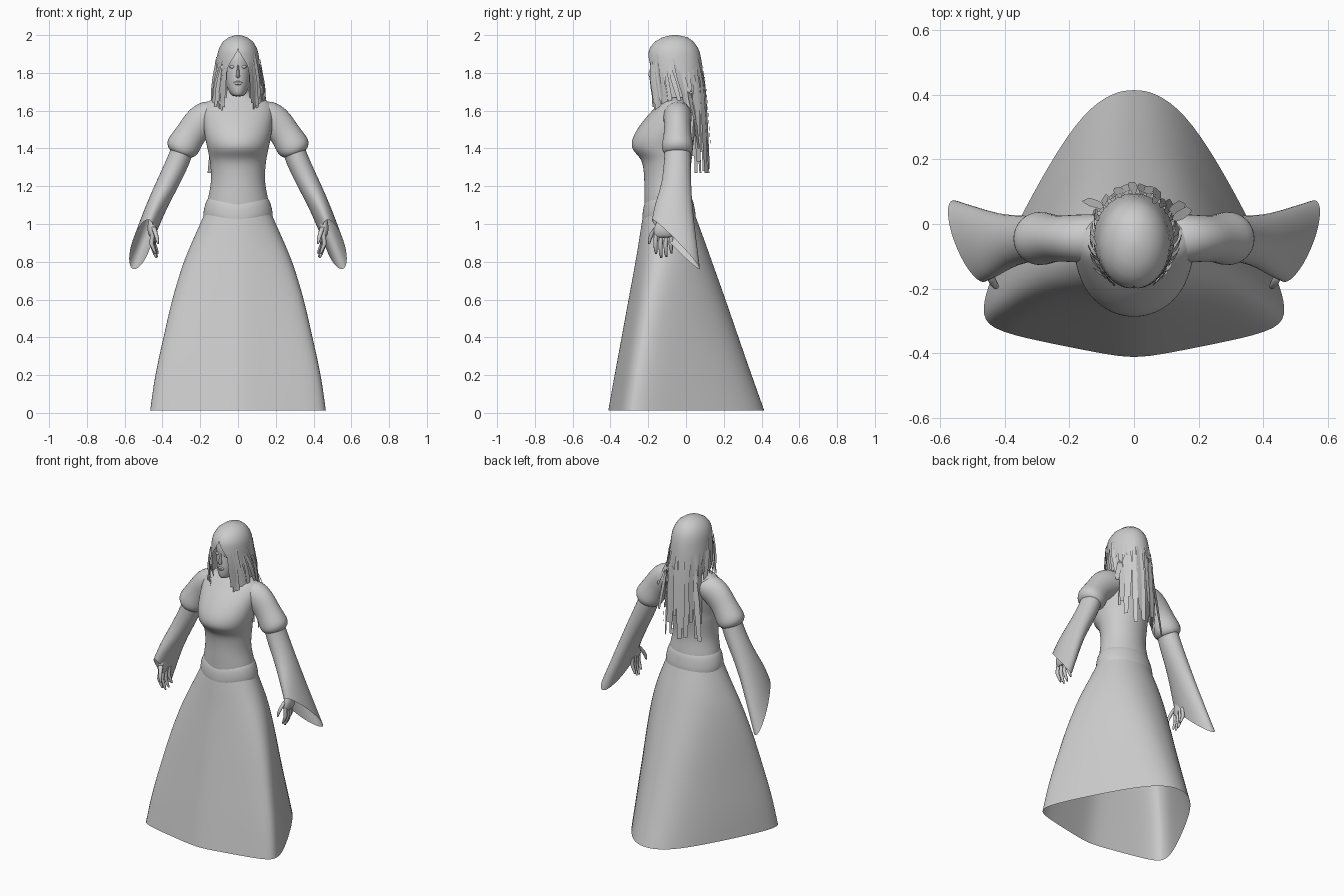
import bpy, math, random
from mathutils import Vector

if "Cube" in bpy.data.objects:
    bpy.data.objects.remove(bpy.data.objects["Cube"])
random.seed(4)

grey = bpy.data.materials.new("plain grey")
grey.diffuse_color = (0.6, 0.6, 0.6, 1)
grey.use_nodes = True
grey.node_tree.nodes["Principled BSDF"].inputs["Base Color"].default_value = grey.diffuse_color


def add(name, verts, faces, mirror=False, sub=0, angle=60):
    me = bpy.data.meshes.new(name)
    me.from_pydata([tuple(v) for v in verts], [], faces)
    me.materials.append(grey)
    ob = bpy.data.objects.new(name, me)
    bpy.context.collection.objects.link(ob)
    if mirror:
        m = ob.modifiers.new("mirror", 'MIRROR')
        m.merge_threshold = 0.0001
    if sub:
        s = ob.modifiers.new("smooth", 'SUBSURF')
        s.levels = s.render_levels = sub
    bpy.ops.object.select_all(action='DESELECT')
    ob.select_set(True)
    bpy.context.view_layer.objects.active = ob
    bpy.ops.object.shade_smooth_by_angle(angle=math.radians(angle))
    return ob


def loft(name, rings, cap_start=False, cap_end=False, closed=True, **kw):
    """Skin a list of equal-length rings of points."""
    n = len(rings[0])
    verts = [v for r in rings for v in r]
    faces = [[k*n + i, k*n + (i + 1) % n, (k+1)*n + (i + 1) % n, (k+1)*n + i]
             for k in range(len(rings) - 1) for i in range(n if closed else n - 1)]
    if cap_start:
        faces.append(list(range(n))[::-1])
    if cap_end:
        faces.append([(len(rings)-1)*n + i for i in range(n)])
    return add(name, verts, faces, **kw)


def flat_ring(z, hw, y0, y1, n=24, cx=0):
    """Level oval between y0 and y1."""
    cy, ry = (y0 + y1) / 2, (y1 - y0) / 2
    return [(cx + hw * math.cos(t), cy + ry * math.sin(t), z)
            for t in (2 * math.pi * i / n for i in range(n))]


def tilted_ring(c, a, b, n=16):
    c, a, b = Vector(c), Vector(a), Vector(b)
    return [c + a * math.cos(t) + b * math.sin(t)
            for t in (2 * math.pi * i / n for i in range(n))]


# Skirt: bell-shaped hem blending into an oval waist, open underneath
bell = [(0, -1), (.22, -.96), (.62, -.87), (.96, -.78), (1, -.64), (.95, -.42),
        (.76, .02), (.54, .48), (.33, .83), (.14, .98), (0, 1)]


def skirt_ring(z, hw, y0, y1, mix):
    half = []
    for i, (bx, by) in enumerate(bell):
        t = -math.pi / 2 + math.pi * i / (len(bell) - 1)
        half.append((bx * mix + math.cos(t) * (1 - mix), by * mix + math.sin(t) * (1 - mix)))
    wide = max(p[0] for p in half)
    pts = half + [(-x, y) for x, y in half[-2:0:-1]]
    return [(x * hw / wide, (y0 + y1) / 2 + y * (y1 - y0) / 2, z) for x, y in pts]


loft("skirt", [skirt_ring(*r) for r in (
    (.012, .472, -.417, .417, 1), (.2, .447, -.383, .35, .95), (.4, .40, -.345, .28, .85),
    (.6, .355, -.308, .212, .7), (.8, .292, -.27, .14, .45), (.92, .24, -.25, .098, .25),
    (1.02, .195, -.235, .06, .1), (1.09, .165, -.22, .035, 0))], sub=2)

# Bodice, shoulders and neck
loft("bodice", [flat_ring(*r) for r in (
    (1.05, .17, -.22, .04), (1.13, .163, -.222, .035), (1.19, .148, -.222, .025),
    (1.25, .142, -.222, .02),
    (1.33, .149, -.23, .03), (1.365, .156, -.258, .035), (1.40, .163, -.292, .038),
    (1.45, .175, -.288, .045), (1.50, .182, -.262, .05), (1.56, .188, -.218, .05),
    (1.61, .19, -.17, .045), (1.648, .172, -.135, .03), (1.668, .11, -.115, .015),
    (1.685, .055, -.105, .0), (1.78, .045, -.10, .0))], sub=2)

# Waist sash, dipping at the centre front
sash = []
for z, hw, y0, y1 in ((1.145, .15, -.215, .025), (1.13, .167, -.226, .038),
                      (1.085, .182, -.232, .047), (1.04, .188, -.234, .055), (1.015, .18, -.22, .05)):
    sash.append([(x, y, z - (.035 * max(0, 1 - abs(x) / .15) if y < -.1 else 0))
                 for x, y, z in flat_ring(z, hw, y0, y1)])
loft("sash", sash, sub=1)


# Sleeves: puffed upper part, then a forearm flaring to a slanted open cuff
def arm_ring(x, y, z, ra, rb, tilt, bx=0, bz=0):
    t = math.radians(tilt)
    return tilted_ring((x, y, z), (ra * math.cos(t), 0, ra * math.sin(t)), (bx, rb, bz))


loft("puff_sleeve", [arm_ring(*r) for r in (
    (.10, -.045, 1.58, .07, .075, 75), (.15, -.045, 1.575, .09, .078, 65),
    (.20, -.045, 1.54, .092, .074, 47), (.237, -.045, 1.495, .083, .072, 35),
    (.265, -.045, 1.455, .085, .078, 27), (.287, -.045, 1.42, .092, .085, 22),
    (.297, -.045, 1.395, .086, .084, 20),
    (.302, -.045, 1.375, .070, .073, 20), (.303, -.045, 1.37, .055, .06, 20))],
    mirror=True, sub=1)
loft("bell_sleeve", [arm_ring(*r) for r in (
    (.29, -.045, 1.41, .06, .068, 22), (.312, -.045, 1.34, .062, .072, 24),
    (.37, -.05, 1.22, .06, .078, 26), (.42, -.06, 1.12, .056, .095, 26, .005, -.02),
    (.462, -.06, 1.02, .054, .112, 27, .02, -.065),
    (.512, -.053, .892, .052, .13, 28, .047, -.132))], mirror=True, sub=1)

# Hands
loft("palm", [flat_ring(z, hw, y0, y1, 12, cx) for z, hw, y0, y1, cx in (
    (1.10, .02, -.12, -.06, .435), (1.03, .022, -.145, -.085, .45), (.99, .026, -.17, -.075, .456),
    (.95, .023, -.175, -.066, .456), (.925, .014, -.168, -.07, .452))],
    cap_start=True, cap_end=True, mirror=True, sub=1)


def finger(name, pts):
    loft(name, [flat_ring(z, r, y - r, y + r, 8, x) for x, y, z, r in pts],
         cap_start=True, cap_end=True, mirror=True)


for i in range(4):
    y, low = -.158 + .027 * i, (.84, .82, .825, .845)[i]
    x = .452 - .004 * i
    finger("finger", [(x, y, .95, .012), (x + .006, y - .004, (low + .95) / 2, .0115),
                      (x - .008, y - .002, low + .02, .009), (x - .016, y, low, .005)])
finger("thumb", [(.448, -.155, .985, .014), (.436, -.18, .95, .012),
                 (.428, -.192, .92, .010), (.424, -.195, .895, .005)])

# Head with simple facial features
loft("head", [flat_ring(*r) for r in (
    (1.675, .022, -.165, -.09), (1.685, .038, -.178, -.05), (1.715, .056, -.183, -.0),
    (1.75, .067, -.184, .03), (1.80, .075, -.182, .05), (1.835, .077, -.176, .055),
    (1.87, .077, -.184, .055), (1.92, .07, -.165, .04), (1.96, .045, -.12, .0))],
    cap_start=True, cap_end=True, sub=1)
loft("nose", [flat_ring(z, hw, y0, -.165, 8) for z, hw, y0 in (
    (1.772, .006, -.185), (1.78, .012, -.199), (1.79, .010, -.204),
    (1.815, .007, -.194), (1.845, .005, -.183))], cap_start=True, cap_end=True, sub=1)
loft("lips", [flat_ring(z, hw, y0, -.17, 12) for z, hw, y0 in (
    (1.736, .012, -.184), (1.742, .019, -.189), (1.747, .024, -.186),
    (1.752, .019, -.189), (1.757, .010, -.184))], cap_start=True, cap_end=True)
loft("eye", [flat_ring(z, hw, y0, -.165, 10, .031) for z, hw, y0 in (
    (1.824, .006, -.170), (1.829, .013, -.175), (1.835, .013, -.175), (1.840, .006, -.170))],
    cap_start=True, cap_end=True, mirror=True)

# Hair cap: dome with a pointed opening for the face
cap = ((2.0, .012, -.075, -.045), (1.988, .05, -.125, .01), (1.965, .08, -.165, .04),
       (1.935, .098, -.19, .062), (1.915, .105, -.197, .07), (1.90, .109, -.20, .075),
       (1.87, .113, -.202, .081), (1.84, .116, -.202, .086), (1.80, .12, -.20, .09),
       (1.76, .123, -.196, .093), (1.72, .125, -.19, .095), (1.67, .122, -.18, .095))


def hood_ring(z, hw, y0, y1, n=48):
    gap = math.asin(min(.058, max(0, (1.92 - z) * .62)) / hw)
    ang = [-math.pi / 2 + gap + (2 * math.pi - 2 * gap) * i / n for i in range(n + 1)]
    return [(hw * math.cos(t), (y0 + y1) / 2 + (y1 - y0) / 2 * math.sin(t), z) for t in ang]


loft("hair_cap", [hood_ring(*r) for r in cap], cap_start=True, closed=False)


# Hair strands: narrow ribbons hanging round the cap
def cap_point(angle, z, out):
    for (z1, a1, b1, c1), (z0, a0, b0, c0) in zip(cap, cap[1:]):
        if z >= z0:
            f = (z - z0) / (z1 - z0)
            break
    else:
        f = 0
    hw, y0, y1 = a0 + (a1 - a0) * f, b0 + (b1 - b0) * f, c0 + (c1 - c0) * f
    return Vector(((hw + out) * math.cos(angle),
                   (y0 + y1) / 2 + ((y1 - y0) / 2 + out) * math.sin(angle), z))


def strand(degrees, top, end, width, out, drift=0, twist=0):
    verts = []
    for k in range(6):
        f = k / 5
        t = math.radians(degrees + drift * f)
        side = Vector((-math.sin(t + twist), math.cos(t + twist), 0))
        p = cap_point(t, top + (end - top) * f, .004 + out * f)
        w = side * width * (.3, .7, 1, 1, .9, .7)[k] / 2
        verts += [p - w, p + w]
    add("hair_strand", verts, [(2*k, 2*k + 1, 2*k + 3, 2*k + 2) for k in range(5)])


for i in range(13):     # long strands down the back
    strand(28 + i * 10.3, random.uniform(1.78, 1.88),
           (1.40, 1.33, 1.45, 1.27, 1.36, 1.29, 1.42, 1.27, 1.34, 1.28, 1.38, 1.27, 1.36)[i],
           random.uniform(.026, .036), random.uniform(.012, .032),
           random.uniform(-4, 4), random.uniform(-.3, .3))
for s in (0, 1):        # shorter strands over each shoulder, sweeping backwards
    for i in range(8):
        a, d = 16 - i * 9, random.uniform(4, 16)
        strand(180 - a if s else a, random.uniform(1.80, 1.90), random.uniform(1.54, 1.66),
               random.uniform(.02, .032), random.uniform(.006, .024),
               -d if s else d, random.uniform(-.4, .4))
for a, end in ((-52, 1.57), (-59, 1.64), (-45, 1.61)):   # locks framing the face
    strand(a, 1.86, end, .026, .008, 3, .3)
    strand(180 - a, 1.86, end - .02, .026, .014, -3, -.3)
strand(30, 1.72, 1.40, .034, .055, 4, .5)    # stray locks behind the shoulders
strand(140, 1.70, 1.27, .034, .06, 4, -.5)
strand(22, 1.72, 1.55, .03, .065, 4, .5)
